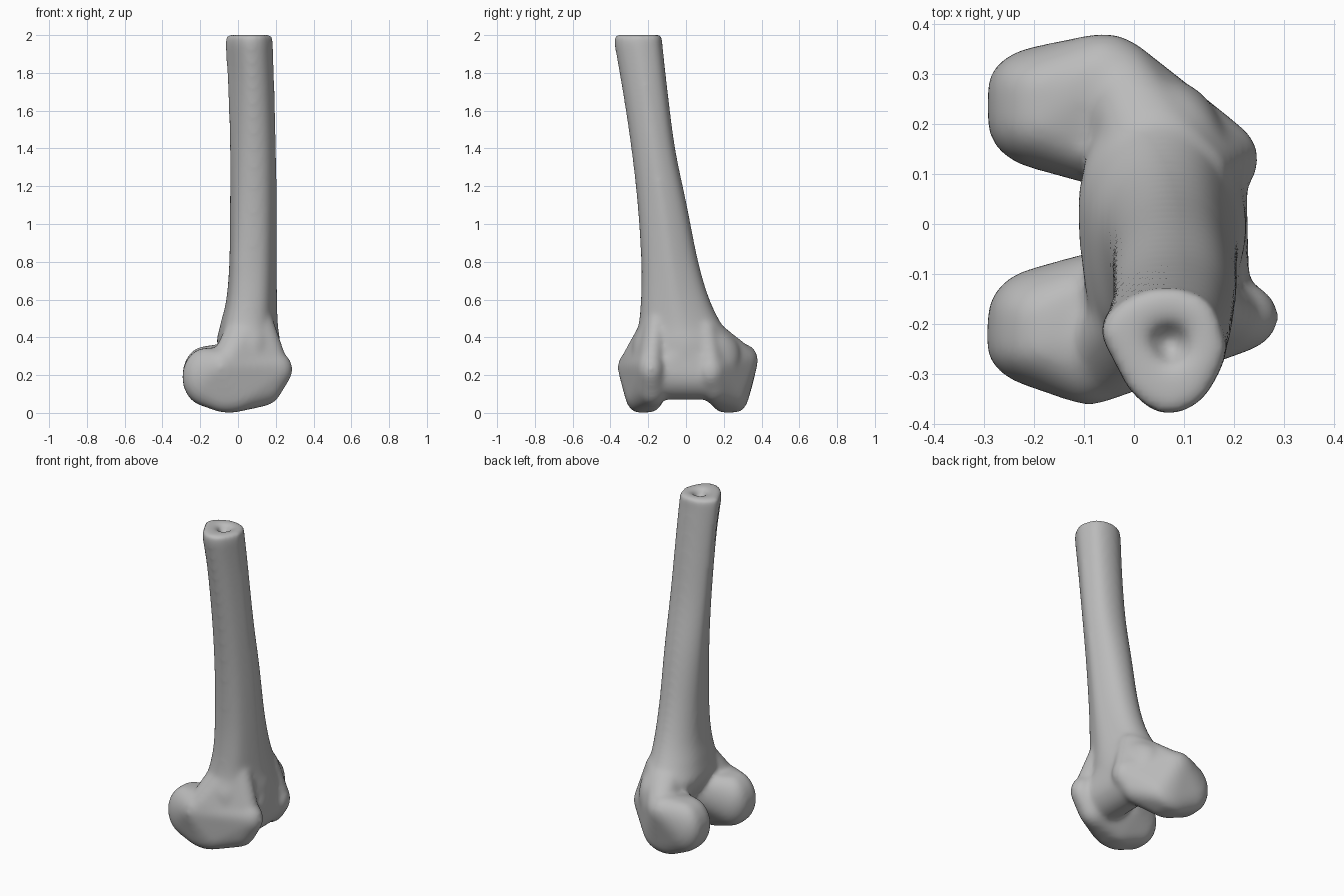
import bpy, bmesh
from mathutils import Matrix

cube = bpy.data.objects.get("Cube")
if cube:
    bpy.data.objects.remove(cube)

bone_grey = bpy.data.materials.new("bone_grey")
bone_grey.use_nodes = True
bone_grey.diffuse_color = (0.5, 0.5, 0.5, 1)
bone_grey.node_tree.nodes["Principled BSDF"].inputs["Base Color"].default_value = (0.5, 0.5, 0.5, 1)

bm = bmesh.new()

# Shaft cross-sections: egg shape at the cut end, ridge turned to the -x -y corner lower down
UPPER = [(-1.03, .33), (-.75, .74), (-.25, .98), (.33, .98), (.78, .74), (1, .16),
         (.94, -.25), (.58, -.82), (0, -1.02), (-.5, -.7), (-.8, -.2)]
LOWER = [(-1, .2), (-.75, .7), (-.25, .98), (.3, .95), (.7, .68), (1, .1),
         (.94, -.3), (.58, -.85), (0, -1.02), (-.6, -.92), (-.88, -.58)]
# Shaft levels: z, x min, x max, y min, y max
LEVELS = [(.16, .02, .18, -.2, .2), (.25, -.05, .215, -.27, .28), (.36, -.11, .222, -.28, .28),
          (.46, -.095, .21, -.248, .195), (.6, -.062, .205, -.235, .125),
          (.8, -.046, .204, -.234, .065), (1.1, -.042, .204, -.254, .004),
          (1.4, -.042, .2, -.288, -.058), (1.7, -.05, .192, -.333, -.098),
          (1.95, -.064, .184, -.377, -.126)]
# Rim and marrow dimple at the cut end
END = [(2.002, -.06, .179, -.378, -.129), (2.002, .02, .12, -.29, -.19),
       (1.95, .05, .09, -.26, -.22)]


def spline(points, steps, closed):
    """Smooth curve through points of any dimension."""
    n, out = len(points), []
    for i in range(n if closed else n - 1):
        a, b, c, d = [points[k % n] if closed else points[min(max(k, 0), n - 1)]
                      for k in range(i - 1, i + 3)]
        for s in range(steps):
            t = s / steps
            out.append([q + t / 2 * (r - p + t * (2 * p - 5 * q + 4 * r - w
                                                 + t * (3 * (q - r) + w - p)))
                        for p, q, r, w in zip(a, b, c, d)])
    return out if closed else out + [points[-1]]


upper, lower = spline(UPPER, 4, True), spline(LOWER, 4, True)


def ring(z, x0, x1, y0, y1):
    cx, cy, rx, ry = (x0 + x1) / 2, (y0 + y1) / 2, (x1 - x0) / 2, (y1 - y0) / 2
    f = min(max(z - .8, 0), 1)
    return [bm.verts.new((cx + rx * (p[0] + f * (q[0] - p[0])),
                          cy + ry * (p[1] + f * (q[1] - p[1])), z))
            for p, q in zip(lower, upper)]


rings = [ring(*level) for level in spline(LEVELS, 5, False) + END]
for a, b in zip(rings, rings[1:]):
    for i in range(len(a)):
        j = (i + 1) % len(a)
        bm.faces.new((a[i], a[j], b[j], b[i]))
bm.faces.new(rings[0])
bm.faces.new(rings[-1])


def hull(*lobes):
    """Wrap one taut skin round several ellipsoids (centre, radii) and add it to the bone."""
    part = bmesh.new()
    for centre, radii in lobes:
        m = Matrix.Translation(centre) @ Matrix.Diagonal((*radii, 1))
        bmesh.ops.create_uvsphere(part, u_segments=24, v_segments=16, radius=1, matrix=m)
    new = [bm.verts.new(v.co) for v in part.verts]
    part.free()
    bmesh.ops.convex_hull(bm, input=new)
    loose = [v for v in new if v.is_valid and not v.link_faces]
    bmesh.ops.delete(bm, geom=loose, context="VERTS")


# Condyle on the -y side: back, sole, side bump, inner wall, front
hull(((-.165, -.242, .19), (.13, .088, .155)), ((-.175, -.185, .19), (.118, .1, .152)),
     ((-.05, -.25, .11), (.16, .075, .11)), ((-.04, -.19, .11), (.15, .075, .108)),
     ((-.09, -.272, .24), (.09, .09, .1)), ((-.07, -.125, .22), (.09, .07, .12)),
     ((.19, -.185, .23), (.1, .075, .1)), ((.13, -.18, .16), (.11, .09, .125)))
# Condyle on the +y side
hull(((-.17, .272, .2), (.123, .085, .152)), ((-.175, .205, .2), (.118, .097, .152)),
     ((-.05, .265, .11), (.15, .07, .108)), ((-.04, .2, .11), (.14, .075, .11)),
     ((-.06, .288, .28), (.1, .094, .09)), ((-.06, .145, .22), (.09, .07, .12)),
     ((.16, .13, .22), (.09, .08, .1)), ((.1, .15, .17), (.11, .085, .12)))
# Flares carrying the shaft down on to each condyle
hull(((-.05, -.25, .27), (.09, .092, .1)), ((.17, -.185, .25), (.095, .07, .1)),
     ((.07, -.155, .5), (.115, .07, .04)))
hull(((-.03, .278, .28), (.08, .092, .09)), ((.15, .13, .25), (.09, .07, .1)),
     ((.075, .1, .46), (.11, .08, .04)))
# Bridge behind the front groove
hull(((.1, -.12, .21), (.13, .08, .14)), ((.1, .12, .21), (.125, .08, .14)),
     ((.08, 0, .36), (.14, .15, .08)))

bmesh.ops.recalc_face_normals(bm, faces=bm.faces)
mesh = bpy.data.meshes.new("thigh_bone_end")
bm.to_mesh(mesh)
bm.free()
bone = bpy.data.objects.new("thigh_bone_end", mesh)
bpy.context.collection.objects.link(bone)
mesh.materials.append(bone_grey)

# Fuse the hulls and shaft into one smooth skin
fuse = bone.modifiers.new("fuse", "REMESH")
fuse.mode = "VOXEL"
fuse.voxel_size = 0.012
fuse.use_smooth_shade = True
soften = bone.modifiers.new("soften", "SMOOTH")
soften.factor = 0.5
soften.iterations = 18
